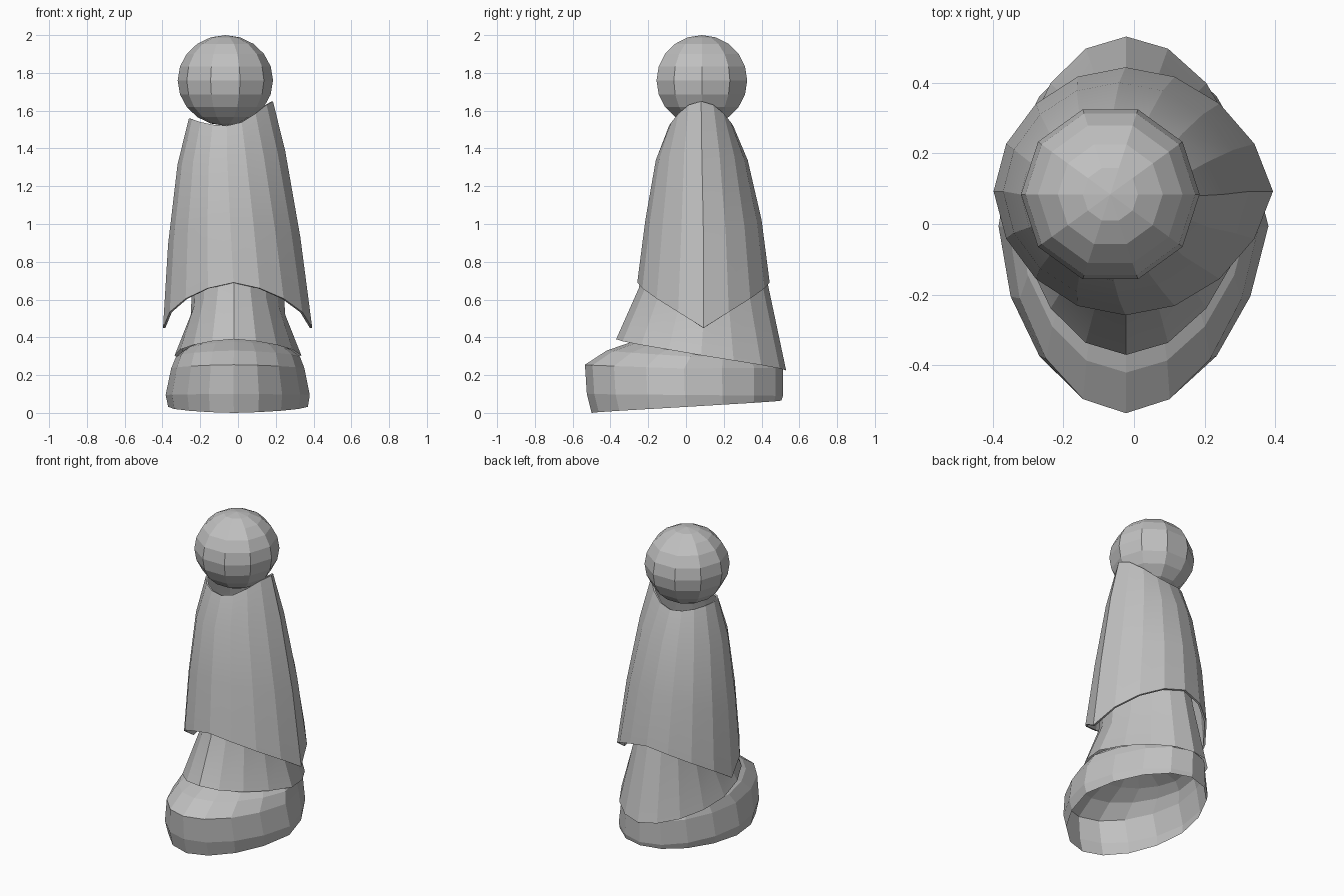
import bpy, bmesh
from math import sin, cos, pi
from mathutils import Matrix

cube = bpy.data.objects.get("Cube")
if cube:
    bpy.data.objects.remove(cube)

grey = bpy.data.materials.new("plain_grey")
grey.use_nodes = True
grey.diffuse_color = (0.53, 0.53, 0.53, 1)
grey.node_tree.nodes["Principled BSDF"].inputs["Base Color"].default_value = grey.diffuse_color

SIDES = 16
SKEW = -0.022
PINCH = 0.1


def finish(name, bm, smooth=False):
    mesh = bpy.data.meshes.new(name)
    bm.to_mesh(mesh)
    bm.free()
    mesh.materials.append(grey)
    for poly in mesh.polygons:
        poly.use_smooth = smooth
    obj = bpy.data.objects.new(name, mesh)
    bpy.context.collection.objects.link(obj)
    return obj


def ring_points(right, left, front, back, z_front, z_right, z_back, z_left, pointed=1):
    """Pinched oval ring whose height swings from front through the sides to the back."""
    points = []
    for i in range(SIDES):
        angle = 2 * pi * i / SIDES
        s, c = sin(angle), cos(angle)
        half = (left - right) / 2
        x = (left + right) / 2 + s * half * (1 - PINCH * abs(c)) + SKEW * abs(c)
        y = (front + back) / 2 - c * (back - front) / 2
        quarter = abs((angle + pi / 2) % pi - pi / 2) / (pi / 2)
        w = pointed * quarter ** 1.5 + (1 - pointed) * s * s
        side = z_left if s > 0 else z_right
        points.append((x, y, (z_front if c > 0 else z_back) * (1 - w) + side * w))
    return points


def loft(name, rings, cap=False, smooth=False):
    """Skin a list of rings, with hard edges between the side panels."""
    bm = bmesh.new()
    loops = [[bm.verts.new(p) for p in ring] for ring in rings]
    for low, high in zip(loops, loops[1:]):
        for i in range(SIDES):
            j = (i + 1) % SIDES
            bm.faces.new((low[i], low[j], high[j], high[i]))
            bm.edges.get((low[i], high[i])).smooth = False
    for edge in bm.edges:
        if edge.is_boundary:
            edge.smooth = False
    if cap:
        bm.faces.new(loops[-1])
    bmesh.ops.recalc_face_normals(bm, faces=bm.faces)
    return finish(name, bm, smooth)


def mix(top, bottom, t):
    return top + (bottom - top) * t


# Hip ball
bm = bmesh.new()
bmesh.ops.create_uvsphere(bm, u_segments=10, v_segments=10, radius=0.2525)
bmesh.ops.rotate(bm, matrix=Matrix.Rotation(pi / 2, 3, "Z"), verts=bm.verts)
bmesh.ops.scale(bm, vec=(1, 1, 0.95), verts=bm.verts)
bmesh.ops.translate(bm, vec=(-0.067, 0.084, 1.76), verts=bm.verts)
finish("hip_ball", bm)

# Upper trouser leg: ring shapes blended between the waist rim and the pointed hem
hem_side, hem_front = 0.45, 0.69
rim_right, rim_left, rim_front = 1.56, 1.65, 1.52
sections = [
    (1.0, -0.397, 0.393, -0.258, 0.443),
    (0.6, -0.37, 0.33, -0.215, 0.40),
    (0.22, -0.32, 0.25, -0.16, 0.327),
    (0.0, -0.26, 0.185, -0.09, 0.25),
]
rings = []
for t, *size in sections:
    z_front = mix(rim_front, hem_front, t)
    rings.append(ring_points(*size, z_front, mix(rim_right, hem_side, t),
                             z_front, mix(rim_left, hem_side, t), pointed=t))
sleeve = loft("upper_trouser_leg", rings, smooth=True)
wall = sleeve.modifiers.new("cloth_thickness", "SOLIDIFY")
wall.thickness = 0.012
wall.offset = -1

# Lower trouser leg, flaring to a tilted hem
loft("lower_trouser_leg", [ring_points(*r) for r in (
    (-0.335, 0.335, -0.37, 0.53, 0.39, 0.305, 0.225, 0.305),
    (-0.25, 0.25, -0.25, 0.44, 0.66, 0.52, 0.65, 0.52),
    (-0.23, 0.22, -0.19, 0.37, 0.98, 0.98, 0.98, 0.98),
)], cap=True, smooth=True)

# Shoe, hollow underneath
loft("shoe", [ring_points(*r) for r in (
    (-0.37, 0.37, -0.50, 0.505, 0.0, 0.032, 0.065, 0.032),
    (-0.383, 0.38, -0.525, 0.513, 0.10, 0.095, 0.09, 0.095),
    (-0.354, 0.352, -0.535, 0.515, 0.255, 0.235, 0.24, 0.235),
    (-0.328, 0.328, -0.42, 0.47, 0.33, 0.298, 0.285, 0.298),
    (-0.28, 0.28, -0.29, 0.39, 0.375, 0.335, 0.32, 0.335),
    (-0.13, 0.13, -0.14, 0.22, 0.42, 0.40, 0.38, 0.40),
)], cap=True)
